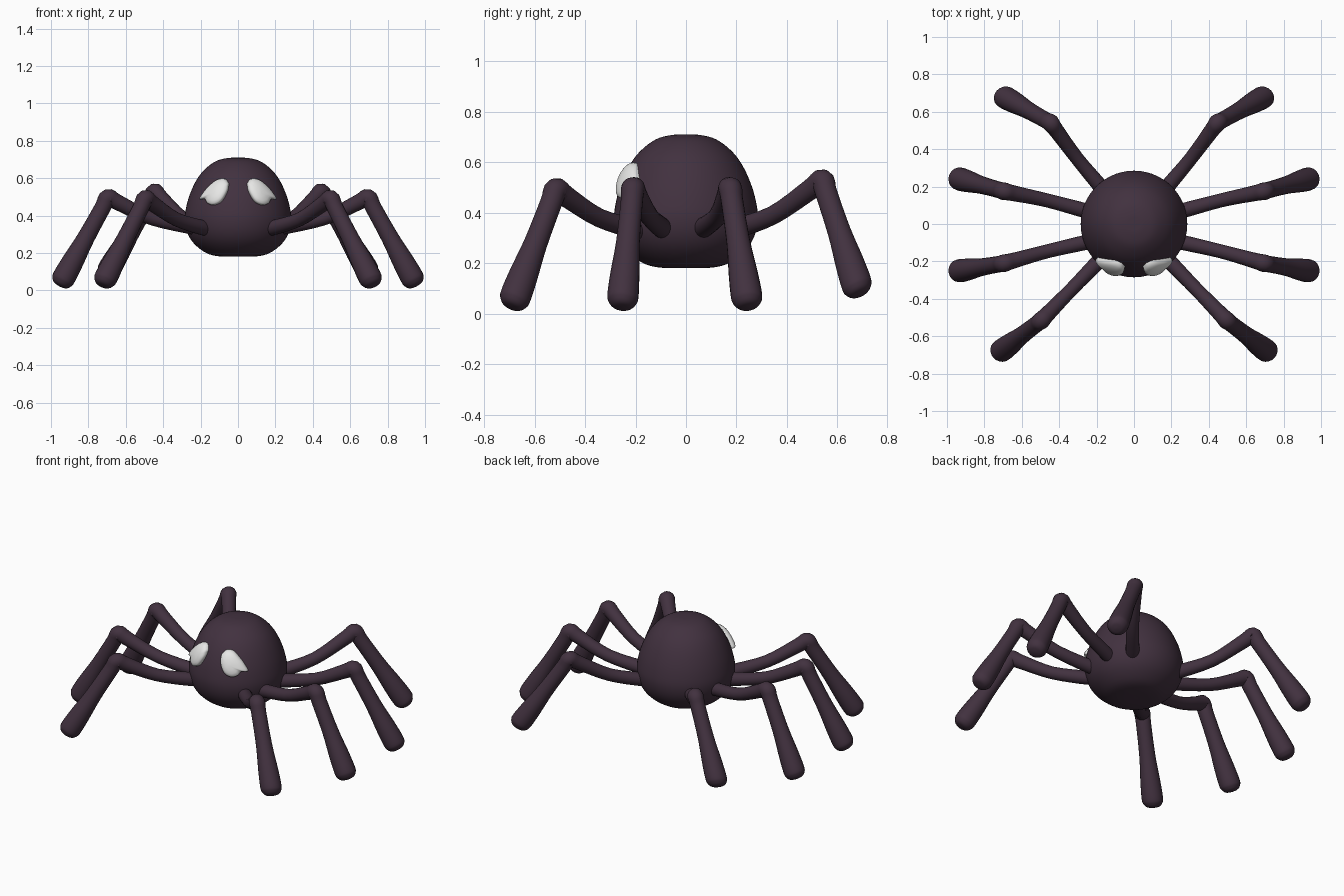
import bpy, bmesh, math
from mathutils import Vector

cube = bpy.data.objects.get("Cube")
if cube:
    bpy.data.objects.remove(cube, do_unlink=True)


def material(name, rgb):
    m = bpy.data.materials.new(name)
    m.use_nodes = True
    m.diffuse_color = (*rgb, 1)
    m.node_tree.nodes["Principled BSDF"].inputs["Base Color"].default_value = (*rgb, 1)
    return m


dark_plum = material("dark plum", (0.054, 0.031, 0.050))
eye_white = material("eye white", (0.8, 0.8, 0.79))


def smooth_path(points, steps):
    """Catmull-Rom curve through points of any dimension."""
    pts = [Vector(p) for p in points]
    pts = [2 * pts[0] - pts[1]] + pts + [2 * pts[-1] - pts[-2]]
    out = []
    for a, b, c, d in zip(pts, pts[1:], pts[2:], pts[3:]):
        for i in range(steps):
            t = i / steps
            out.append(0.5 * (2 * b + (c - a) * t + (2 * a - 5 * b + 4 * c - d) * t * t
                              + (3 * b - a - 3 * c + d) * t ** 3))
    return out + [pts[-2]]


def loft(name, rings, mat):
    """Skin closed rings of equal length and cap both ends."""
    bm = bmesh.new()
    loops = [[bm.verts.new(p) for p in ring] for ring in rings]
    for lo, hi in zip(loops, loops[1:]):
        n = len(lo)
        for i in range(n):
            j = (i + 1) % n
            bm.faces.new((lo[i], lo[j], hi[j], hi[i]))
    bm.faces.new(loops[0])
    bm.faces.new(loops[-1])
    bmesh.ops.recalc_face_normals(bm, faces=bm.faces)
    for f in bm.faces:
        f.smooth = True
    me = bpy.data.meshes.new(name)
    bm.to_mesh(me)
    bm.free()
    me.materials.append(mat)
    ob = bpy.data.objects.new(name, me)
    bpy.context.collection.objects.link(ob)
    return ob


def circle(centre, u, v, r, n):
    return [centre + r * (u * math.cos(2 * math.pi * i / n) + v * math.sin(2 * math.pi * i / n))
            for i in range(n)]


# Body: rounded bell, radius and height pairs
profile = smooth_path([(.01, .18), (.10, .182), (.17, .20), (.235, .25), (.272, .31),
                       (.285, .38), (.276, .45), (.255, .52), (.222, .59), (.18, .645),
                       (.12, .69), (.06, .707), (.01, .71)], 4)
X, Y, Z = Vector((1, 0, 0)), Vector((0, 1, 0)), Vector((0, 0, 1))
loft("body", [circle(Z * p.y, X, Y, p.x, 56) for p in profile], dark_plum)


# Eyes: puffed teardrops wrapped on the body
def body_radius(z):
    for a, b in zip(profile, profile[1:]):
        if a.y <= z <= b.y:
            return a.x + (b.x - a.x) * (z - a.y) / (b.y - a.y)


teardrop = smooth_path([(.048, .572), (.068, .596), (.107, .592), (.15, .555), (.178, .52),
                        (.195, .488), (.168, .488), (.155, .465), (.125, .456), (.086, .476),
                        (.055, .53), (.048, .572)], 4)[:-1]
middle = Vector((.105, .53))


def eye_ring(side, scale, lift):
    ring = []
    for p in teardrop:
        q = middle + (p - middle) * scale
        r = body_radius(q.y)
        y = -math.sqrt(r * r - q.x * q.x)
        k = 1 + lift / r
        ring.append(Vector((side * q.x * k, y * k, q.y)))
    return ring


for side, label in ((1, "left"), (-1, "right")):
    loft(label + "_eye", [eye_ring(side, s, h) for s, h in
                          ((1, -.02), (1, .01), (.96, .02), (.86, .027), (.65, .033),
                           (.35, .036), (.05, .037))], eye_white)


# Legs: bent tubes swelling to rounded feet
def leg(name, root, thigh, knee, foot):
    root, thigh, knee, foot = map(Vector, (root, thigh, knee, foot))
    down = (foot - knee).normalized()
    back = (root - thigh).normalized()
    bend = (thigh - knee).normalized()
    across = (foot - root).cross(Z).normalized()
    stations = [(root + back * .04, .008), (root + back * .03, .028), (root, .040),
                (thigh, .037), (knee + bend * .06, .042), (knee, .047),
                (knee + down * .06, .044), (knee.lerp(foot, .5), .047),
                (knee.lerp(foot, .8), .058), (foot, .062),
                (foot + down * .03, .054), (foot + down * .048, .036),
                (foot + down * .054, .008)]
    path = smooth_path([(*p, r) for p, r in stations], 4)
    rings = []
    for i, s in enumerate(path):
        ahead = path[min(i + 1, len(path) - 1)] - path[max(i - 1, 0)]
        up = across.cross(ahead.to_3d()).normalized()
        rings.append(circle(s.to_3d(), across, up, s.w if len(s) == 4 else s[3], 20))
    loft(name, rings, dark_plum)


leg_joints = {
    "front_leg": ((.19, -.20, .335), (.33, -.345, .38), (.495, -.515, .49), (.705, -.675, .07)),
    "front_middle_leg": ((.22, -.09, .335), (.46, -.145, .385), (.695, -.21, .495), (.93, -.25, .07)),
    "rear_middle_leg": ((.22, .06, .335), (.46, .125, .385), (.695, .175, .495), (.93, .24, .07)),
    "rear_leg": ((.17, .19, .335), (.30, .345, .39), (.445, .54, .525), (.685, .675, .12)),
}
for side, label in ((1, "left"), (-1, "right")):
    for name, joints in leg_joints.items():
        leg(f"{label}_{name}", *[(side * x, y, z) for x, y, z in joints])
